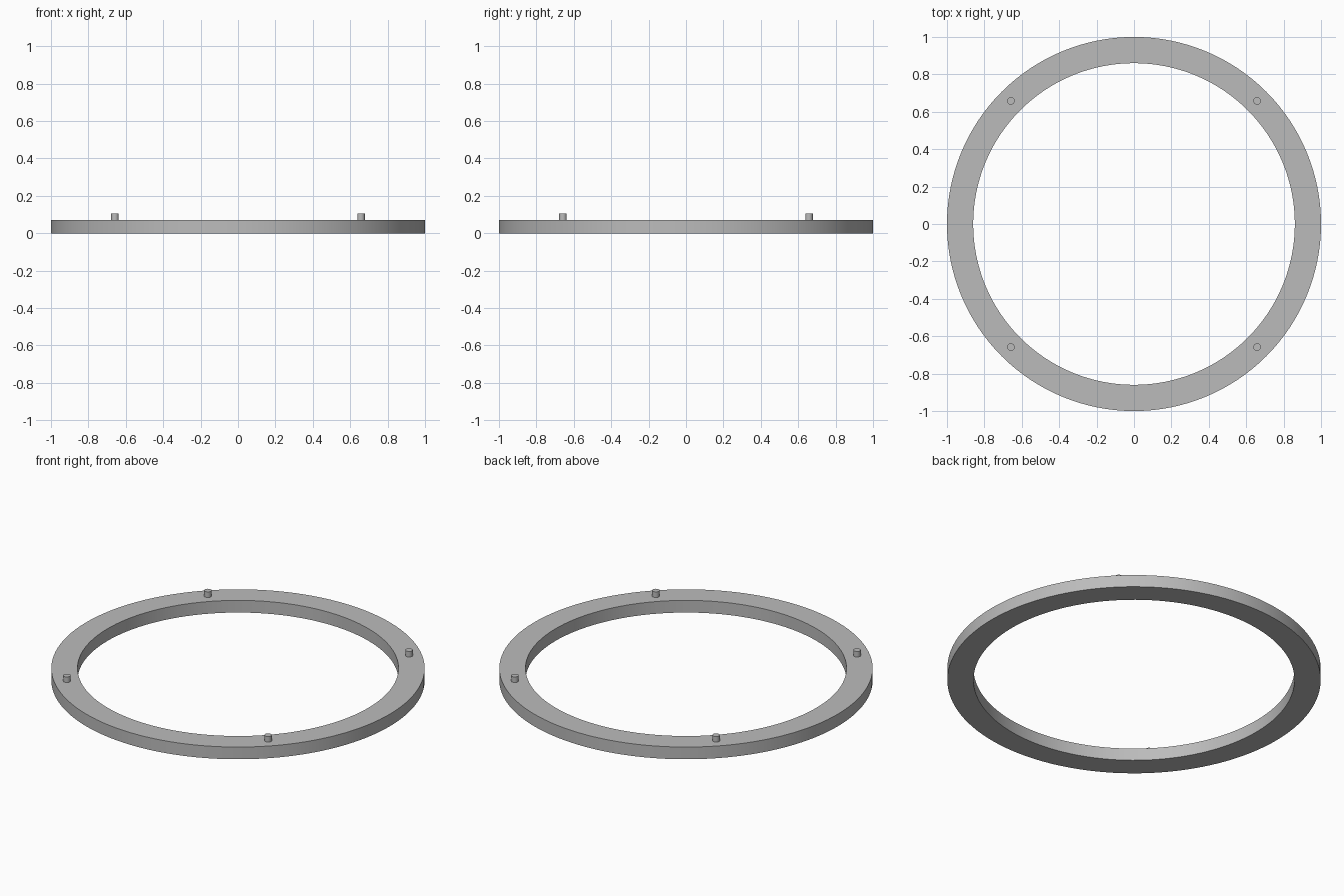
import bpy
import bmesh
from math import radians

OUTER, INNER, HEIGHT = 1.0, 0.86, 0.072
PEG_RADIUS, PEG_TOP, PEG_OFFSET = 0.02, 0.105, 0.658

cube = bpy.data.objects.get("Cube")
if cube:
    bpy.data.objects.remove(cube, do_unlink=True)

grey = bpy.data.materials.new("plain grey")
grey.use_nodes = True
grey.diffuse_color = (0.5, 0.5, 0.5, 1)
grey.node_tree.nodes["Principled BSDF"].inputs["Base Color"].default_value = (0.5, 0.5, 0.5, 1)


def finish(obj):
    """Apply the material and smooth the round walls, keeping edges sharp."""
    obj.data.materials.append(grey)
    bpy.ops.object.select_all(action="DESELECT")
    obj.select_set(True)
    bpy.context.view_layer.objects.active = obj
    bpy.ops.object.shade_smooth_by_angle(angle=radians(30))


# Flat ring: a rectangular section spun around the z axis
bm = bmesh.new()
section = [bm.verts.new((r, 0, z)) for r, z in
           ((INNER, 0), (OUTER, 0), (OUTER, HEIGHT), (INNER, HEIGHT))]
edges = [bm.edges.new((section[i], section[(i + 1) % 4])) for i in range(4)]
bmesh.ops.spin(bm, geom=section + edges, cent=(0, 0, 0), axis=(0, 0, 1),
               angle=radians(360), steps=128, use_merge=True)
bmesh.ops.remove_doubles(bm, verts=bm.verts, dist=0.0001)
bmesh.ops.recalc_face_normals(bm, faces=bm.faces)
mesh = bpy.data.meshes.new("ring")
bm.to_mesh(mesh)
bm.free()
ring = bpy.data.objects.new("ring", mesh)
bpy.context.collection.objects.link(ring)
finish(ring)

# Four locating pegs on the diagonals, sunk slightly into the ring
peg_base = HEIGHT - 0.01
for x, side in ((1, "left"), (-1, "right")):
    for y, end in ((-1, "front"), (1, "back")):
        bpy.ops.mesh.primitive_cylinder_add(
            vertices=32, radius=PEG_RADIUS, depth=PEG_TOP - peg_base,
            location=(x * PEG_OFFSET, y * PEG_OFFSET, (PEG_TOP + peg_base) / 2))
        peg = bpy.context.object
        peg.name = f"peg_{end}_{side}"
        finish(peg)
